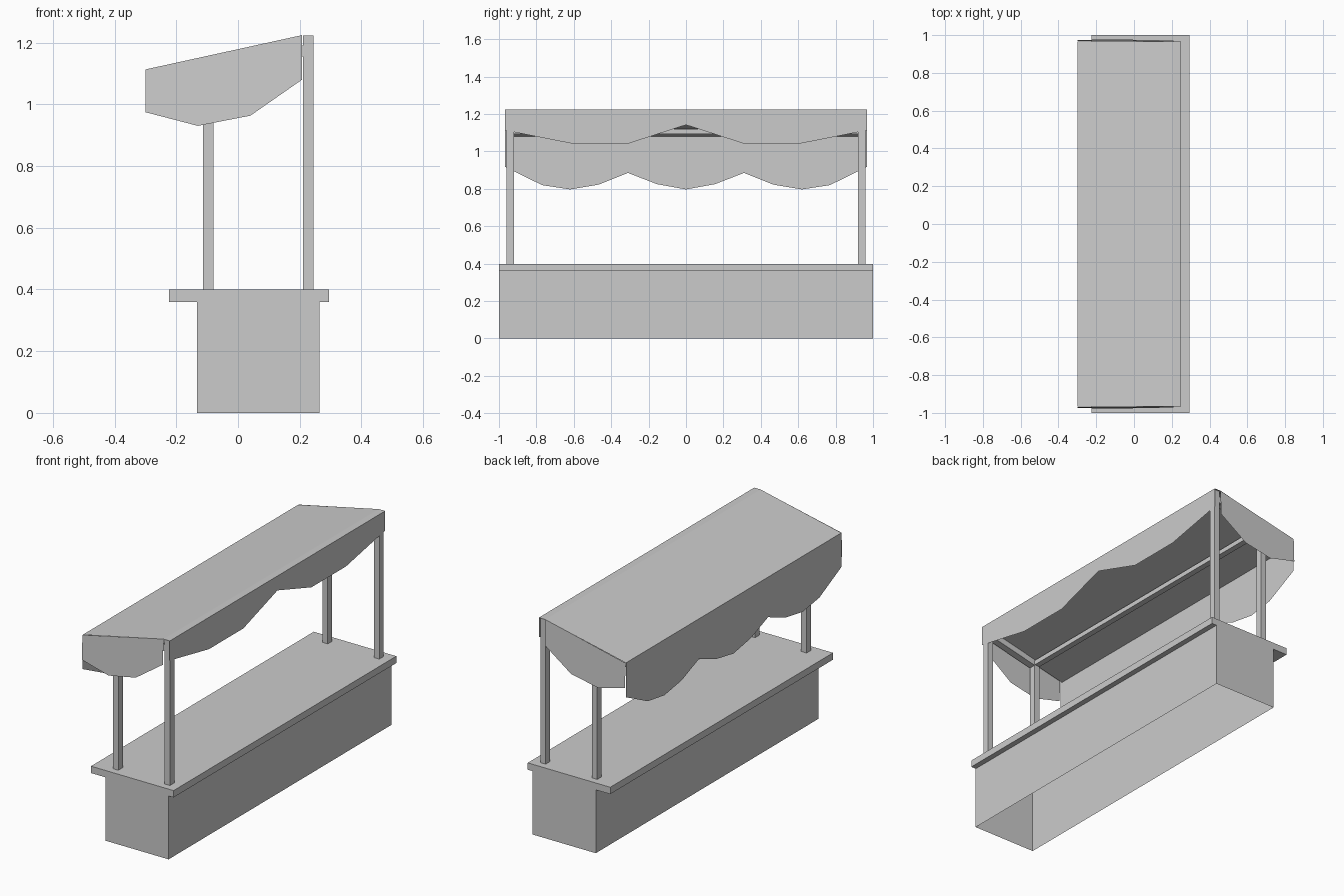
import bpy

if "Cube" in bpy.data.objects:
    bpy.data.objects.remove(bpy.data.objects["Cube"])


def mesh_object(name, verts, faces):
    me = bpy.data.meshes.new(name)
    me.from_pydata(verts, [], faces)
    me.update()
    ob = bpy.data.objects.new(name, me)
    bpy.context.collection.objects.link(ob)
    return ob


def prism(name, profile, y0, y1):
    """Extrude an (x, z) profile, given counter-clockwise, along y."""
    n = len(profile)
    verts = [(x, y0, z) for x, z in profile] + [(x, y1, z) for x, z in profile]
    faces = [tuple(range(n)), tuple(reversed(range(n, 2 * n)))]
    faces += [(i, i + n, (i + 1) % n + n, (i + 1) % n) for i in range(n)]
    return mesh_object(name, verts, faces)


def box(name, x0, x1, y0, y1, z0, z1):
    return prism(name, [(x0, z0), (x1, z0), (x1, z1), (x0, z1)], y0, y1)


def sheet(name, profile, y0, y1):
    """Single-layer strip following an (x, z) line along y."""
    n = len(profile)
    verts = [(x, y0, z) for x, z in profile] + [(x, y1, z) for x, z in profile]
    return mesh_object(name, verts, [(i, i + 1, i + 1 + n, i + n) for i in range(n - 1)])


def valance(name, x, top, half, facing):
    """Hanging cloth strip; half lists (y, z) of the lower edge from the middle outward."""
    edge = [(-y, z) for y, z in reversed(half) if y > 0] + half
    n = len(edge)
    verts = [(x, y, z) for y, z in edge] + [(x, y, top) for y, z in edge]
    faces = [(i, i + 1, i + 1 + n, i + n)[::facing] for i in range(n - 1)]
    return mesh_object(name, verts, faces)


# Counter: hollow base, open underneath, with a solid top
corners = [(-0.133, -1), (0.264, -1), (0.264, 1), (-0.133, 1)]
mesh_object("counter_base",
            [(x, y, z) for z in (0, 0.36) for x, y in corners],
            [(i, (i + 1) % 4, (i + 1) % 4 + 4, i + 4) for i in range(4)])
box("counter_top", -0.224, 0.295, -1, 1, 0.36, 0.399)

# Posts, sloping side rails and end cloth flaps
for side, s in (("near", -1), ("far", 1)):
    y0, y1 = sorted((s * 0.92, s * 0.96))
    box(side + "_tall_post", 0.21, 0.244, y0, y1, 0.399, 1.222)
    box(side + "_short_post", -0.114, -0.08, y0, y1, 0.399, 1.122)
    prism(side + "_side_rail", [(-0.08, 1.09), (0.21, 1.155), (0.21, 1.19), (-0.08, 1.125)], y0, y1)
    flap = [(-0.299, 1.113), (-0.299, 0.974), (-0.13, 0.93),
            (0.04, 0.963), (0.208, 1.08), (0.208, 1.224)]
    verts = [(x, s * (0.966 + 0.035 * (1.224 - z)), z) for x, z in flap]
    mesh_object(side + "_end_flap", verts, [tuple(range(6))[::s]])

# Cross rail between the short posts
box("cross_rail", -0.114, -0.08, -0.92, 0.92, 1.093, 1.12)

# Awning cloth and its inner lining
sheet("awning_roof", [(-0.299, 1.113), (0.208, 1.224), (0.248, 1.224)], -0.967, 0.967)
sheet("awning_lining", [(0.208, 1.192), (-0.298, 1.08)], -0.955, 0.955)

# Scalloped cloth on both long edges
valance("deep_valance", -0.299, 1.113,
        [(0, 0.797), (0.155, 0.825), (0.31, 0.885), (0.465, 0.823),
         (0.62, 0.797), (0.77, 0.82), (0.967, 0.918)], -1)
valance("shallow_valance", 0.248, 1.224,
        [(0, 1.142), (0.305, 1.043), (0.615, 1.043), (0.967, 1.113)], 1)
